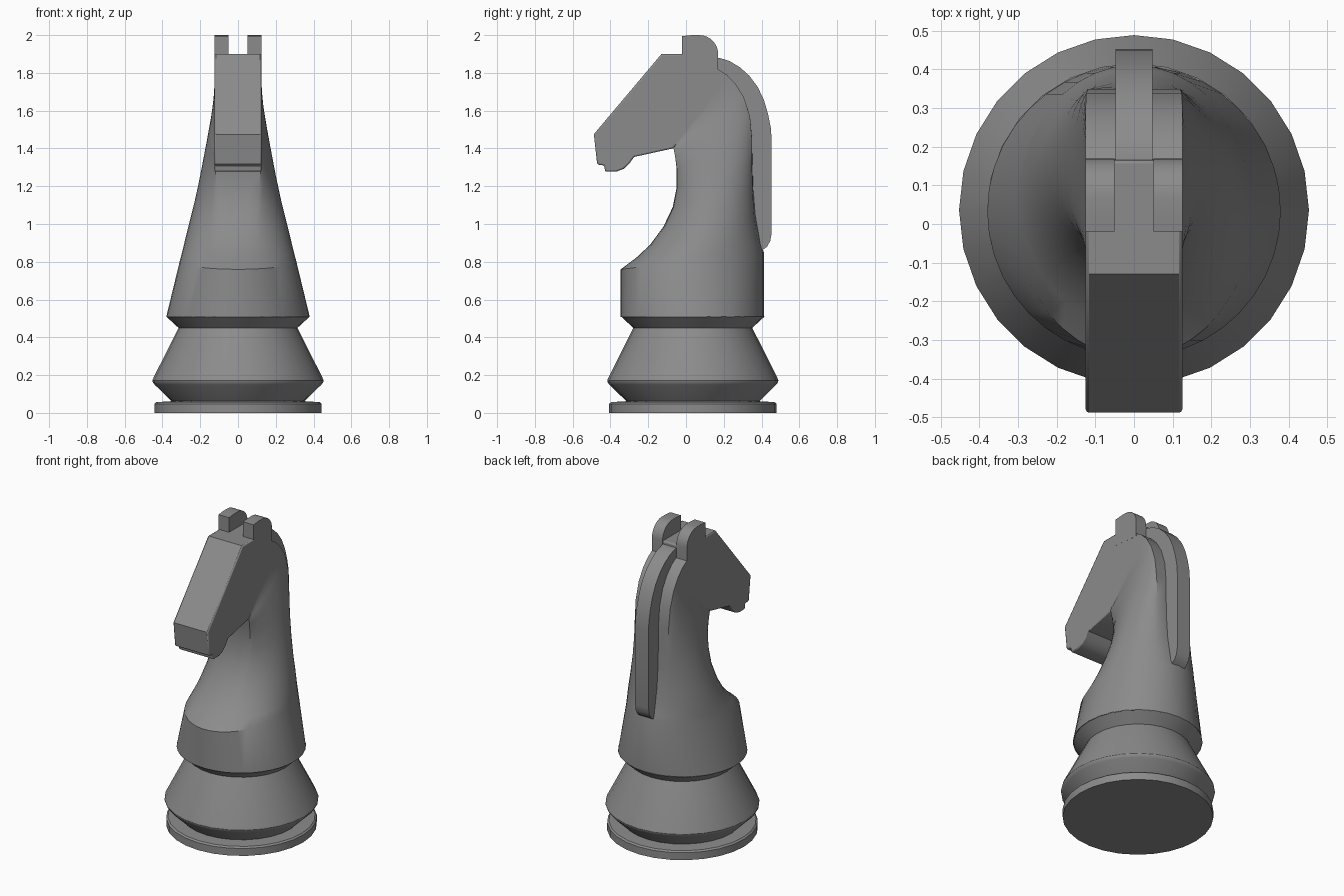
import bpy, bmesh, math

if "Cube" in bpy.data.objects:
    bpy.data.objects.remove(bpy.data.objects["Cube"])

CY = 0.036      # centre of the round base along y
SIDES = 28
HW = 0.125      # half width of the head

dark_grey = bpy.data.materials.new("dark_grey")
dark_grey.diffuse_color = (0.26, 0.26, 0.26, 1)
dark_grey.use_nodes = True
dark_grey.node_tree.nodes["Principled BSDF"].inputs["Base Color"].default_value = dark_grey.diffuse_color


def finish(name, bm, angle=30, bevel=0.0):
    bmesh.ops.recalc_face_normals(bm, faces=bm.faces)
    mesh = bpy.data.meshes.new(name)
    bm.to_mesh(mesh)
    bm.free()
    mesh.materials.append(dark_grey)
    ob = bpy.data.objects.new(name, mesh)
    bpy.context.collection.objects.link(ob)
    if bevel:
        mod = ob.modifiers.new("bevel", "BEVEL")
        mod.width = bevel
        mod.segments = 2
        mod.limit_method = "ANGLE"
        mod.angle_limit = math.radians(50)
    bpy.ops.object.select_all(action="DESELECT")
    ob.select_set(True)
    bpy.context.view_layer.objects.active = ob
    bpy.ops.object.shade_smooth_by_angle(angle=math.radians(angle))
    return ob


def loft(name, rings, angle=30):
    bm = bmesh.new()
    loops = [[bm.verts.new(p) for p in ring] for ring in rings]
    n = len(loops[0])
    for a, b in zip(loops, loops[1:]):
        for i in range(n):
            j = (i + 1) % n
            bm.faces.new((a[i], a[j], b[j], b[i]))
    bm.faces.new(loops[0])
    bm.faces.new(loops[-1])
    return finish(name, bm, angle)


def circle(r, z):
    return [(r * math.sin(math.tau * i / SIDES),
             CY + r * math.cos(math.tau * i / SIDES), z) for i in range(SIDES)]


def extrude(name, outline, x0, x1, bevel=0.0):
    bm = bmesh.new()
    face = bm.faces.new([bm.verts.new((x0, y, z)) for y, z in outline])
    res = bmesh.ops.extrude_face_region(bm, geom=[face])
    verts = [g for g in res["geom"] if isinstance(g, bmesh.types.BMVert)]
    bmesh.ops.translate(bm, verts=verts, vec=(x1 - x0, 0, 0))
    return finish(name, bm, 30, bevel)


def neck_ring(yf, zf, yb, zb, w, k):
    # k = 1 is an ellipse, k = 0 a flat-fronted section with bulging sides
    a0 = math.asin(0.359 / 0.38)
    c0, s0 = math.cos(a0), math.sin(a0)
    mid, h = (yf + yb) / 2, (yb - yf) / 2
    mix = lambda flat, oval: flat + (oval - flat) * k
    edge = mix(HW / 2, w * c0 / 2)
    edge_y = h * mix(1, math.sqrt(1 - (c0 / 2) ** 2))
    half = [(0, yf), (edge, mid - edge_y)]
    for i in range(17):
        a = -a0 + 2 * a0 * i / 16
        x = HW + (w - HW) * (math.cos(a) - c0) / (1 - c0)
        half.append((mix(x, w * math.cos(a)),
                     mid + h * mix(math.sin(a) / s0, math.sin(a))))
    half += [(edge, mid + edge_y), (0, yb)]
    pts = half + [(-x, y) for x, y in half[-2:0:-1]]
    return [(x, y, zf + (y - yf) / (yb - yf) * (zb - zf)) for x, y in pts]


# Turned base: foot disc and flared pedestal
loft("foot_disc", [circle(r, z) for r, z in
                   ((0.443, 0), (0.443, 0.048), (0.433, 0.057), (0.3, 0.065))])
loft("pedestal", [circle(r, z) for r, z in
                  ((0.345, 0.055), (0.442, 0.15), (0.451, 0.162), (0.453, 0.172),
                   (0.447, 0.187), (0.315, 0.45), (0.38, 0.51))], 32)

# Body and neck: front y/z, back y/z, half width, roundness
sections = [
    (-0.346, 0.508, 0.412, 0.508, 0.380, 1),
    (-0.346, 0.76, 0.412, 0.85, 0.308, 1),
    (-0.265, 0.82, 0.398, 0.89, 0.295, 0.92),
    (-0.19, 0.89, 0.385, 0.96, 0.278, 0.8),
    (-0.12, 0.985, 0.368, 1.05, 0.255, 0.62),
    (-0.07, 1.09, 0.357, 1.18, 0.226, 0.4),
    (-0.05, 1.19, 0.352, 1.31, 0.201, 0.2),
    (-0.049, 1.29, 0.350, 1.45, 0.177, 0.08),
    (-0.058, 1.36, 0.339, 1.57, 0.157, 0.02),
    (-0.066, 1.40, 0.307, 1.67, 0.139, 0),
    (-0.06, 1.41, 0.262, 1.743, 0.1255, 0),
    (-0.055, 1.42, 0.216, 1.79, 0.1248, 0),
    (-0.05, 1.43, 0.165, 1.822, 0.1248, 0),
]
loft("body_and_neck", [neck_ring(*s) for s in sections], 35)

# Head: extruded side profile
extrude("head", [
    (-0.488, 1.475), (-0.13, 1.90), (0.165, 1.90), (0.166, 1.815), (0.21, 1.782),
    (0.25, 1.738), (0.268, 1.70), (-0.07, 1.40), (-0.275, 1.355), (-0.30, 1.32),
    (-0.33, 1.292), (-0.37, 1.277), (-0.428, 1.277), (-0.433, 1.31), (-0.47, 1.315)],
    -HW, HW, 0.008)

# Ears: straight in front, rounded behind
ear = [(-0.02, 1.82), (-0.02, 1.995), (0.03, 2.0)]
ear += [(0.07 + 0.1 * math.sin(a), 1.9 + 0.1 * math.cos(a))
        for a in (math.pi / 2 * i / 8 for i in range(9))]
ear.append((0.17, 1.80))
for side, name in ((1, "left_ear"), (-1, "right_ear")):
    extrude(name, ear, side * 0.05, side * (HW + 0.0005))

# Mane: raised strip down the back of the neck
extrude("mane", [
    (0.15, 1.88), (0.175, 1.88), (0.23, 1.863), (0.285, 1.83), (0.335, 1.785),
    (0.38, 1.725), (0.413, 1.655), (0.435, 1.58), (0.449, 1.51), (0.453, 1.45),
    (0.453, 0.95), (0.446, 0.91), (0.429, 0.88), (0.40, 0.858), (0.33, 0.95),
    (0.30, 1.50), (0.24, 1.66), (0.13, 1.77)], -0.048, 0.048)
